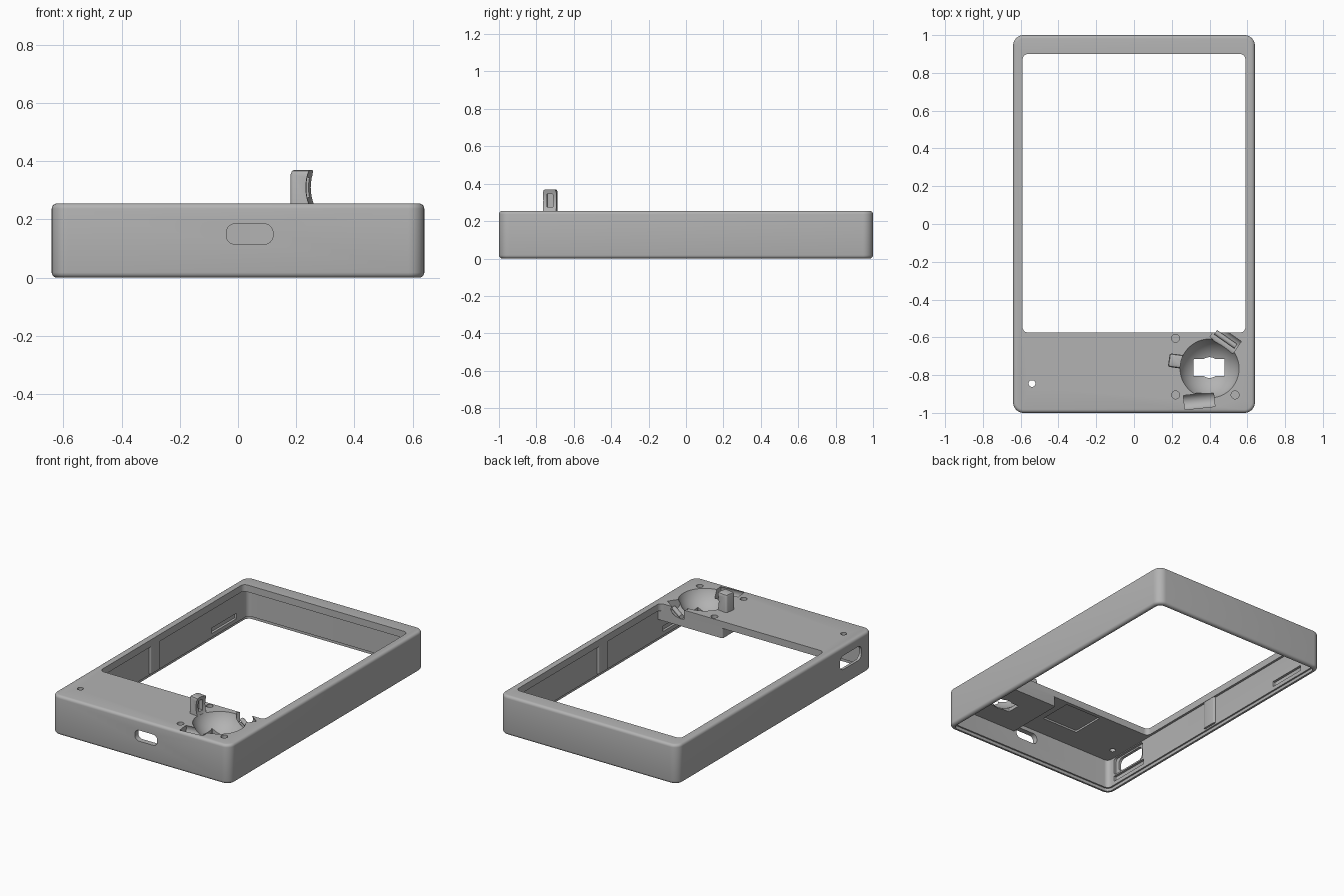
import bpy, bmesh, math
from mathutils import Vector, Matrix

if "Cube" in bpy.data.objects:
    bpy.data.objects.remove(bpy.data.objects["Cube"])

grey = bpy.data.materials.new("grey_plastic")
grey.diffuse_color = (0.45, 0.45, 0.45, 1)
grey.use_nodes = True
grey.node_tree.nodes["Principled BSDF"].inputs["Base Color"].default_value = grey.diffuse_color


def finish(bm, name):
    bmesh.ops.recalc_face_normals(bm, faces=bm.faces)
    me = bpy.data.meshes.new(name)
    bm.to_mesh(me)
    bm.free()
    me.materials.append(grey)
    ob = bpy.data.objects.new(name, me)
    bpy.context.collection.objects.link(ob)
    return ob


def loft(name, x0, x1, y0, y1, r, levels, seg=8, mat=None):
    """Rounded rectangle stacked through (z, inset) levels."""
    bm = bmesh.new()
    rings = []
    for z, ins in levels:
        rr = max(r - ins, 0.002)
        ring = []
        for k, (cx, cy) in enumerate([(x1, y1), (x0, y1), (x0, y0), (x1, y0)]):
            sx, sy = (1, -1, -1, 1)[k], (1, 1, -1, -1)[k]
            px, py = cx - sx * (ins + rr), cy - sy * (ins + rr)
            for i in range(seg + 1):
                a = math.pi / 2 * (k + i / seg)
                ring.append(bm.verts.new((px + rr * math.cos(a), py + rr * math.sin(a), z)))
        rings.append(ring)
    n = len(rings[0])
    for a, b in zip(rings, rings[1:]):
        for i in range(n):
            bm.faces.new((a[i], a[(i + 1) % n], b[(i + 1) % n], b[i]))
    bm.faces.new(rings[0])
    bm.faces.new(rings[-1])
    if mat:
        bm.transform(mat)
    return finish(bm, name)


def cylinder(name, r, depth, mat, seg=32):
    bm = bmesh.new()
    bmesh.ops.create_cone(bm, cap_ends=True, segments=seg, radius1=r, radius2=r,
                          depth=depth, matrix=mat)
    return finish(bm, name)


def ball(name, r, c):
    bm = bmesh.new()
    bmesh.ops.create_uvsphere(bm, u_segments=48, v_segments=32, radius=r,
                              matrix=Matrix.Translation(c))
    return finish(bm, name)


def boolean(ob, other, op='DIFFERENCE'):
    other.hide_render = True
    m = ob.modifiers.new(op, 'BOOLEAN')
    m.operation, m.solver, m.object = op, 'EXACT', other
    bpy.context.view_layer.objects.active = ob
    bpy.ops.object.modifier_apply(modifier=m.name)
    bpy.data.objects.remove(other)


def smooth(ob):
    bpy.ops.object.select_all(action='DESELECT')
    ob.select_set(True)
    bpy.context.view_layer.objects.active = ob
    bpy.ops.object.shade_smooth_by_angle(angle=math.radians(30))


T = Matrix.Translation
B = 0.018  # edge rounding
H = 0.255  # case height
C = Vector((0.4, -0.765, 0.31))  # ball centre

# Outer shell with rounded edges, hollow from below
arc = [B * (1 - math.sin(math.pi / 8 * i)) for i in range(5)]
rise = [B * (1 - math.cos(math.pi / 8 * i)) for i in range(5)]
levels = [(z, i) for z, i in zip(rise, arc)]
levels += [(H - z, i) for z, i in reversed(levels)]
case = loft("case", -0.64, 0.64, -1, 1, 0.055, levels)
boolean(case, loft("cavity", -0.605, 0.605, -0.965, 0.965, 0.03, [(-0.1, 0), (0.21, 0)]))
boolean(case, loft("rim_step", -0.615, 0.615, -0.975, 0.975, 0.035, [(-0.1, 0), (0.02, 0)]))

# Thick block that carries the ball socket
boolean(case, loft("socket_block", 0.14, 0.62, -0.98, -0.575, 0.01,
                   [(0.145, 0), (0.235, 0)]), 'UNION')

# Display window
boolean(case, loft("window", -0.59, 0.59, -0.575, 0.90, 0.03, [(0.1, 0), (0.4, 0)]))

# Ball bowl with its sensor opening
boolean(case, ball("bowl", 0.166, C))
boolean(case, loft("sensor_slot", 0.315, 0.48, -0.805, -0.715, 0.004, [(0.05, 0), (0.25, 0)]))
boolean(case, cylinder("sensor_hole", 0.055, 0.3, T((0.4, -0.76, 0.15))))

# Roller pockets beside the bowl
for x, y, ang, length in ((0.485, -0.61, -35, 0.15), (0.345, -0.937, 6, 0.16)):
    m = (T((x, y, 0.235)) @ Matrix.Rotation(math.radians(ang), 4, 'Z')
         @ Matrix.Rotation(math.pi / 2, 4, 'Y'))
    boolean(case, cylinder("pocket", 0.043, length, m))

# Screw holes: three blind, one through
for x, y in ((0.22, -0.605), (0.22, -0.905), (0.535, -0.905)):
    boolean(case, cylinder("screw_hole", 0.021, 0.1, T((x, y, 0.25)), 20))
boolean(case, cylinder("led_hole", 0.018, 0.3, T((-0.54, -0.845, 0.25)), 20))

# Shallow square recess under the lid
boolean(case, loft("under_recess", -0.23, 0.03, -0.82, -0.60, 0.008, [(0.15, 0), (0.222, 0)]))

# Port in the front wall and switch opening in the left wall
front = Matrix.Rotation(math.pi / 2, 4, 'X')
side = Matrix.Rotation(math.pi / 2, 4, 'Z') @ front
boolean(case, loft("port", -0.04, 0.12, 0.115, 0.185, 0.03, [(0.9, 0), (1.1, 0)], mat=front))
boolean(case, loft("switch", -0.885, -0.665, 0.105, 0.195, 0.035, [(-0.7, 0), (-0.55, 0)], mat=side))
boolean(case, loft("switch_recess", -0.91, -0.64, 0.09, 0.205, 0.02,
                   [(-0.622, 0), (-0.55, 0)], mat=side))

# Snap grooves in both long walls
for s in (-1, 1):
    for y0, y1 in ((-0.91, -0.63), (0.59, 0.85)):
        xa, xb = sorted((s * 0.59, s * 0.621))
        boolean(case, loft("groove", xa, xb, y0, y1, 0.003, [(0.045, 0), (0.08, 0)], seg=2))
smooth(case)

# Ribs halfway along the long walls
for s in (-1, 1):
    xa, xb = sorted((s * 0.592, s * 0.62))
    rib = loft("wall_rib", xa, xb, -0.05, 0.05, 0.011, [(0.03, 0), (0.22, 0)], seg=4)
    smooth(rib)

# Roller post that hooks over the ball
tilt = T((0.22, -0.725, 0)) @ Matrix.Rotation(math.radians(-8), 4, 'Z')
post = loft("roller_post", -0.036, 0.05, -0.036, 0.036, 0.012,
            [(0.2, 0), (0.355, 0), (0.366, 0.004), (0.37, 0.012)], mat=tilt)
boolean(post, ball("ball_gap", 0.167, C))
boolean(post, loft("roller_slot", -0.005, 0.08, -0.016, 0.016, 0.003,
                   [(0.275, 0), (0.345, 0)], seg=2, mat=tilt))
smooth(post)

# Small roller pin in the rear pocket
pin = cylinder("roller_pin", 0.014, 0.13, T((0.485, -0.61, 0.208))
               @ Matrix.Rotation(math.radians(-35), 4, 'Z')
               @ Matrix.Rotation(math.pi / 2, 4, 'Y'), 16)
smooth(pin)
